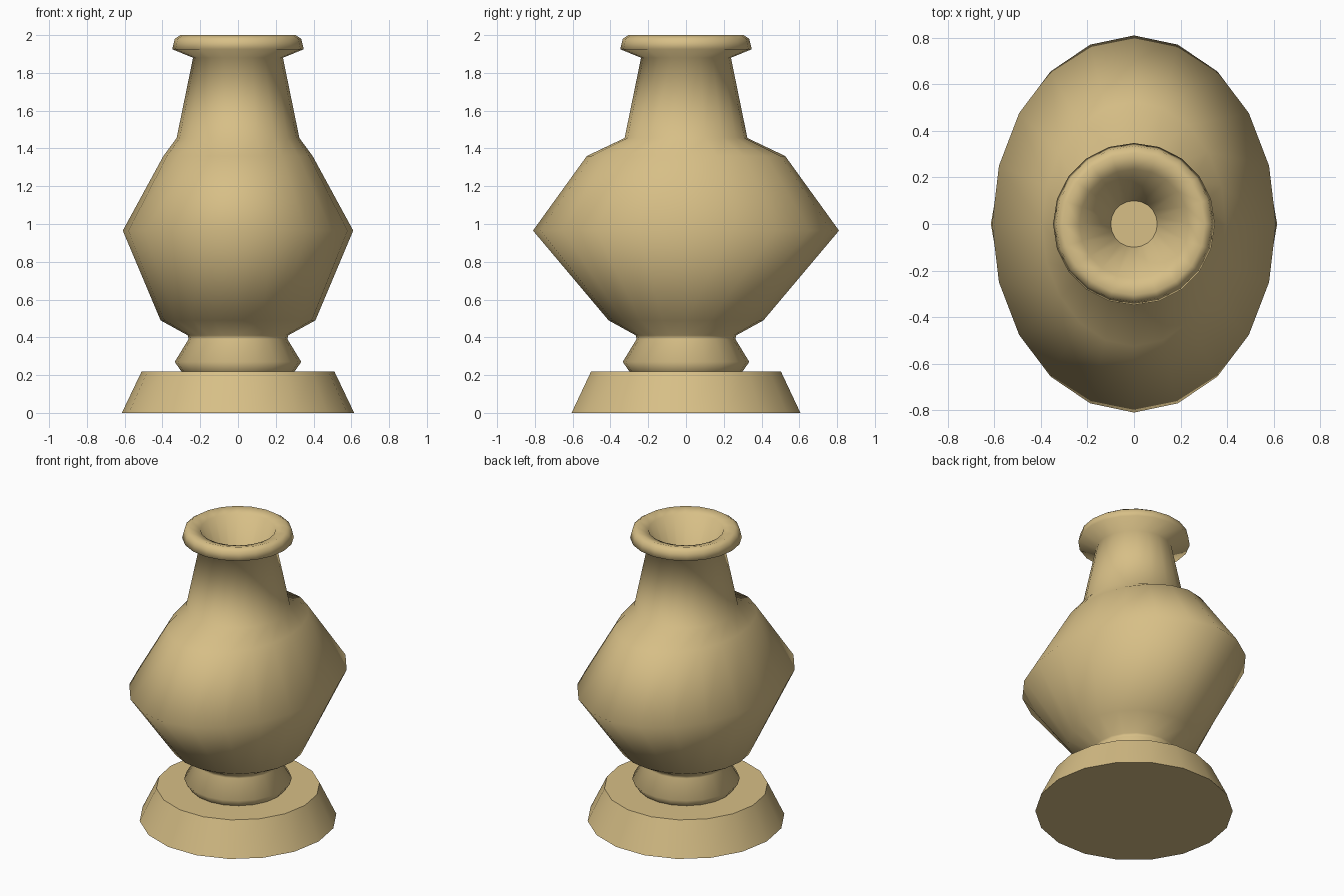
import bpy, bmesh, math

if "Cube" in bpy.data.objects:
    bpy.data.objects.remove(bpy.data.objects["Cube"])


def lathe(name, rings, sides, smooth_angle):
    """Loft elliptical rings (rx, ry, z), capping both ends."""
    bm = bmesh.new()
    loops = []
    for rx, ry, z in rings:
        loops.append([bm.verts.new((rx * math.cos(a), ry * math.sin(a), z))
                      for a in (2 * math.pi * i / sides for i in range(sides))])
    for lo, hi in zip(loops, loops[1:]):
        for i in range(sides):
            j = (i + 1) % sides
            bm.faces.new((lo[i], lo[j], hi[j], hi[i]))
    caps = [bm.faces.new(loops[0][::-1]), bm.faces.new(loops[-1])]
    for f in bm.faces:
        f.smooth = f not in caps
    # sharp edges around the caps and at hard corners
    for e in bm.edges:
        e.smooth = not (any(f in caps for f in e.link_faces)
                        or e.calc_face_angle(0) > math.radians(smooth_angle))
    mesh = bpy.data.meshes.new(name)
    bm.to_mesh(mesh)
    bm.free()
    mat = bpy.data.materials.get("clay") or bpy.data.materials.new("clay")
    mat.diffuse_color = (0.68, 0.52, 0.24, 1)
    mat.use_nodes = True
    mat.node_tree.nodes["Principled BSDF"].inputs["Base Color"].default_value = mat.diffuse_color
    mesh.materials.append(mat)
    obj = bpy.data.objects.new(name, mesh)
    bpy.context.collection.objects.link(obj)
    return obj


# Tapered plinth
lathe("plinth", [(0.615, 0.615, 0), (0.51, 0.51, 0.22)], 18, 30)

# Vase: foot, oval belly, neck, flared rim and funnel-shaped mouth
lathe("vase", [
    (0.30, 0.30, 0.22), (0.335, 0.335, 0.27), (0.262, 0.262, 0.39),
    (0.265, 0.265, 0.41), (0.41, 0.41, 0.49), (0.61, 0.81, 0.965),
    (0.395, 0.525, 1.36), (0.325, 0.325, 1.455), (0.238, 0.238, 1.88),
    (0.348, 0.348, 1.925), (0.335, 0.335, 1.98), (0.305, 0.305, 2.0),
    (0.235, 0.235, 1.98), (0.10, 0.10, 1.65),
], 20, 150)
